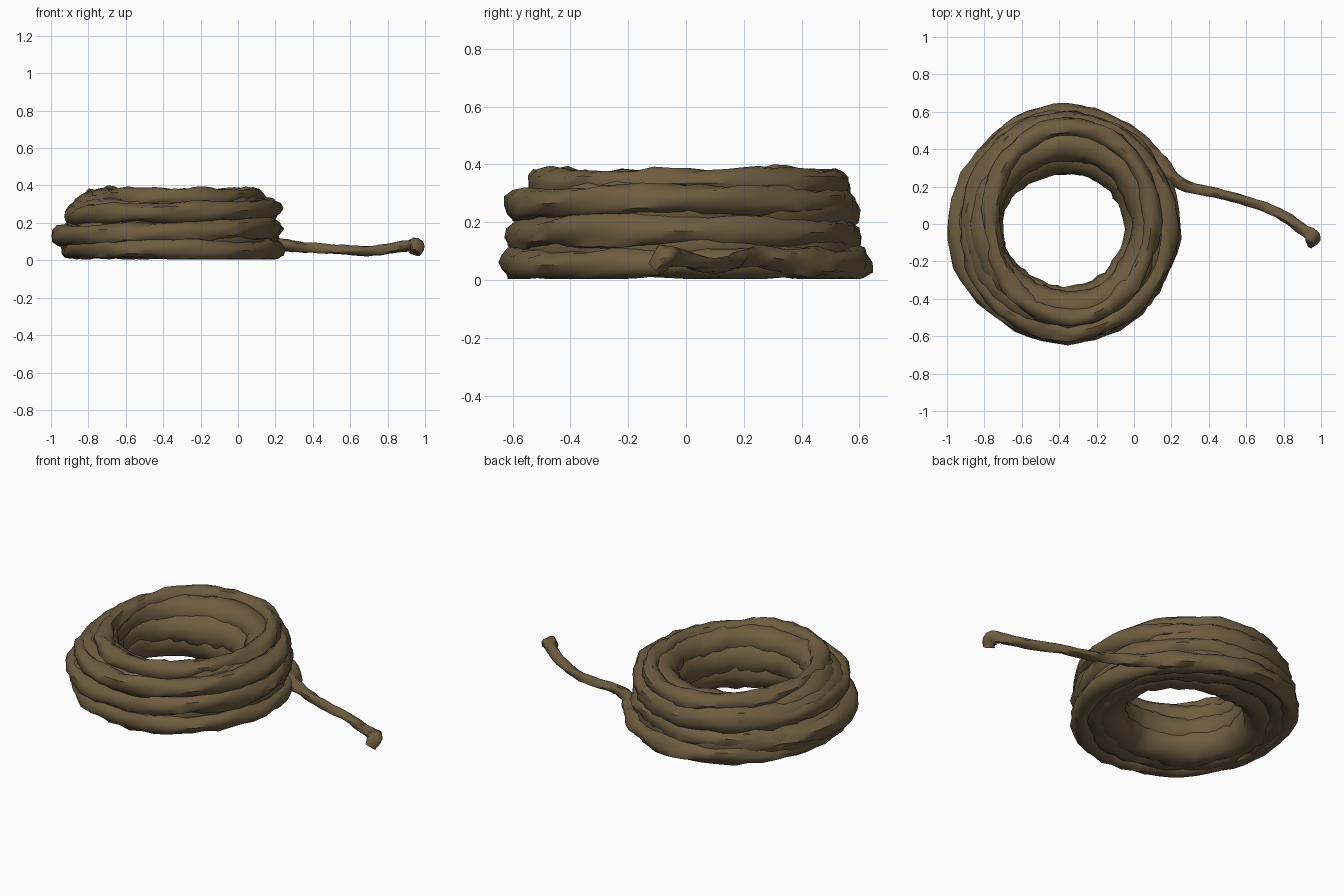
import bpy, bmesh, math, random
from mathutils import Vector

random.seed(4)
cube = bpy.data.objects.get("Cube")
if cube:
    bpy.data.objects.remove(cube)

rope = bpy.data.materials.new("brown_rope")
rope.use_nodes = True
rope.diffuse_color = (0.155, 0.108, 0.051, 1)
rope.node_tree.nodes["Principled BSDF"].inputs["Base Color"].default_value = rope.diffuse_color

SIDES = 12


def tube(name, path, radii, closed, twist, lobe, jitter):
    """Sweep a twisted, slightly ragged strand section along a path."""
    bm = bmesh.new()
    n = len(path)
    rings = []
    for i, p in enumerate(path):
        after = path[(i + 1) % n] if closed or i < n - 1 else p
        before = path[i - 1] if closed or i > 0 else p
        along = (after - before).normalized()
        side = along.cross(Vector((0, 0, 1))).normalized()
        up = side.cross(along)
        ring = []
        for k in range(SIDES):
            a = math.tau * k / SIDES
            r = radii[i] * (1 + lobe * math.cos(3 * a - i * twist)) + random.uniform(-jitter, jitter)
            v = p + side * math.cos(a) * r + up * math.sin(a) * r
            v.z = max(v.z, 0.004)
            ring.append(bm.verts.new(v))
        rings.append(ring)
    for i in range(n if closed else n - 1):
        a, b = rings[i], rings[(i + 1) % n]
        for k in range(SIDES):
            m = (k + 1) % SIDES
            bm.faces.new((a[k], a[m], b[m], b[k]))
    if not closed:
        bm.faces.new(rings[0])
        bm.faces.new(rings[-1])
    bmesh.ops.recalc_face_normals(bm, faces=bm.faces)
    mesh = bpy.data.meshes.new(name)
    bm.to_mesh(mesh)
    bm.free()
    mesh.materials.append(rope)
    obj = bpy.data.objects.new(name, mesh)
    bpy.context.collection.objects.link(obj)
    bpy.ops.object.select_all(action="DESELECT")
    obj.select_set(True)
    bpy.context.view_layer.objects.active = obj
    bpy.ops.object.shade_smooth_by_angle(angle=math.radians(50))


def coil(name, x, y, rx, ry, z, thick, lobe=0.1, lean=0, steps=52):
    """One oval turn of rope; lean lifts its left side and lowers its right."""
    phase = random.uniform(0, math.tau)
    path, radii = [], []
    for i in range(steps):
        a = math.tau * i / steps
        w = 0.004 * math.sin(3 * a + phase)
        path.append(Vector((x + (rx + w) * math.cos(a), y + (ry + w) * math.sin(a),
                            z + lean * math.cos(a) + w)))
        radii.append(thick * (1 + 0.03 * math.sin(5 * a + phase)))
    # whole number of twists so the strands meet at the seam
    tube(name, path, radii, True, math.tau * 7 / steps, lobe, 0.008)


# Outer wall, bottom to top
coil("outer_coil_bottom", -0.355, 0, 0.545, 0.59, 0.06, 0.053, lean=-0.006)
coil("outer_coil_low", -0.378, -0.012, 0.56, 0.56, 0.15, 0.056, lean=0.022)
coil("outer_coil_high", -0.353, -0.018, 0.53, 0.557, 0.257, 0.052, lean=0.018)
coil("top_coil", -0.34, 0.012, 0.43, 0.51, 0.333, 0.05)

# Core wound between the outer wall and the hole
coil("core_coil_low", -0.38, 0, 0.49, 0.5, 0.115, 0.1, lobe=0.03)
coil("core_coil_high", -0.36, 0.01, 0.475, 0.505, 0.24, 0.085, lobe=0.03)
coil("inner_coil_bottom", -0.375, -0.03, 0.43, 0.405, 0.115, 0.1, lobe=0.03)
coil("inner_coil_middle", -0.375, -0.03, 0.425, 0.4, 0.19, 0.1, lobe=0.03)
coil("inner_coil_top", -0.36, -0.01, 0.43, 0.435, 0.275, 0.085, lobe=0.03)

# Loose end leaving the bottom coil, drawn as a smooth path through a few points
points = [(-0.26, 0.54, 0.06), (-0.08, 0.5, 0.06), (0.05, 0.42, 0.06), (0.14, 0.32, 0.07),
          (0.21, 0.245, 0.08), (0.32, 0.19, 0.075), (0.48, 0.155, 0.06), (0.65, 0.11, 0.052),
          (0.8, 0.04, 0.06), (0.91, -0.03, 0.078), (0.955, -0.07, 0.083), (0.945, -0.1, 0.04)]
thick = [0.045, 0.05, 0.05, 0.044, 0.036, 0.028, 0.025, 0.025, 0.028, 0.03, 0.04, 0.03]
pts = [Vector(p) for p in points]
path, radii = [], []
for i in range(len(pts) - 1):
    p0, p1, p2, p3 = (pts[min(max(i + j, 0), len(pts) - 1)] for j in (-1, 0, 1, 2))
    for s in range(4):
        t = s / 4
        path.append(0.5 * (2 * p1 + (p2 - p0) * t + (2 * p0 - 5 * p1 + 4 * p2 - p3) * t * t
                           + (3 * p1 - p0 - 3 * p2 + p3) * t ** 3))
        radii.append(thick[i] + (thick[i + 1] - thick[i]) * t)
path.append(pts[-1])
radii.append(thick[-1])
tube("loose_end", path, radii, False, 0.7, 0.14, 0.003)
